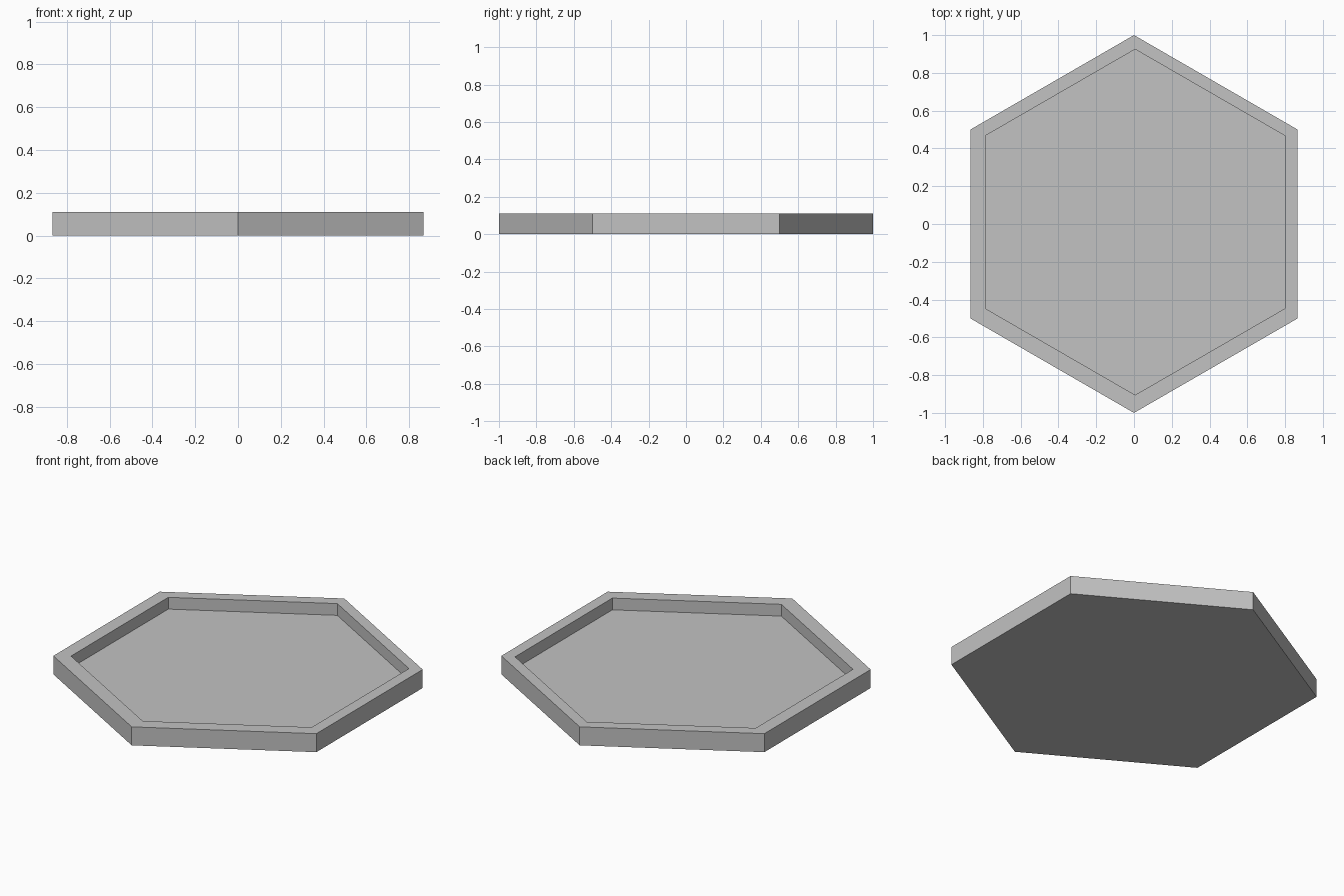
import bpy
import bmesh
from math import cos, sin, pi

if "Cube" in bpy.data.objects:
    bpy.data.objects.remove(bpy.data.objects["Cube"], do_unlink=True)

HEIGHT, FLOOR = 0.11, 0.04

# Single grey material
grey = bpy.data.materials.new("plain grey")
grey.use_nodes = True
colour = (0.54, 0.54, 0.54, 1)
grey.diffuse_color = colour
grey.node_tree.nodes["Principled BSDF"].inputs["Base Color"].default_value = colour


def hexagon(bm, radius, z, cx=0.0, cy=0.0):
    """Ring of six vertices with a corner pointing along y."""
    angles = [pi / 2 + i * pi / 3 for i in range(6)]
    return [bm.verts.new((cx + radius * cos(a), cy + radius * sin(a), z)) for a in angles]


def bridge(bm, lower, upper):
    for i in range(6):
        j = (i + 1) % 6
        bm.faces.new((lower[i], lower[j], upper[j], upper[i]))


# Hexagonal tray: base, outer wall, rim, inner wall, recessed floor
bm = bmesh.new()
rings = [
    hexagon(bm, 1.0, 0),
    hexagon(bm, 1.0, HEIGHT),
    hexagon(bm, 0.915, HEIGHT, 0.006, 0.01),
    hexagon(bm, 0.915, FLOOR, 0.006, 0.01),
]
for lower, upper in zip(rings, rings[1:]):
    bridge(bm, lower, upper)
bm.faces.new(rings[0][::-1])
bm.faces.new(rings[-1])
bmesh.ops.recalc_face_normals(bm, faces=bm.faces)

mesh = bpy.data.meshes.new("hexagonal_tray")
bm.to_mesh(mesh)
bm.free()
mesh.materials.append(grey)
tray = bpy.data.objects.new("hexagonal_tray", mesh)
bpy.context.collection.objects.link(tray)
